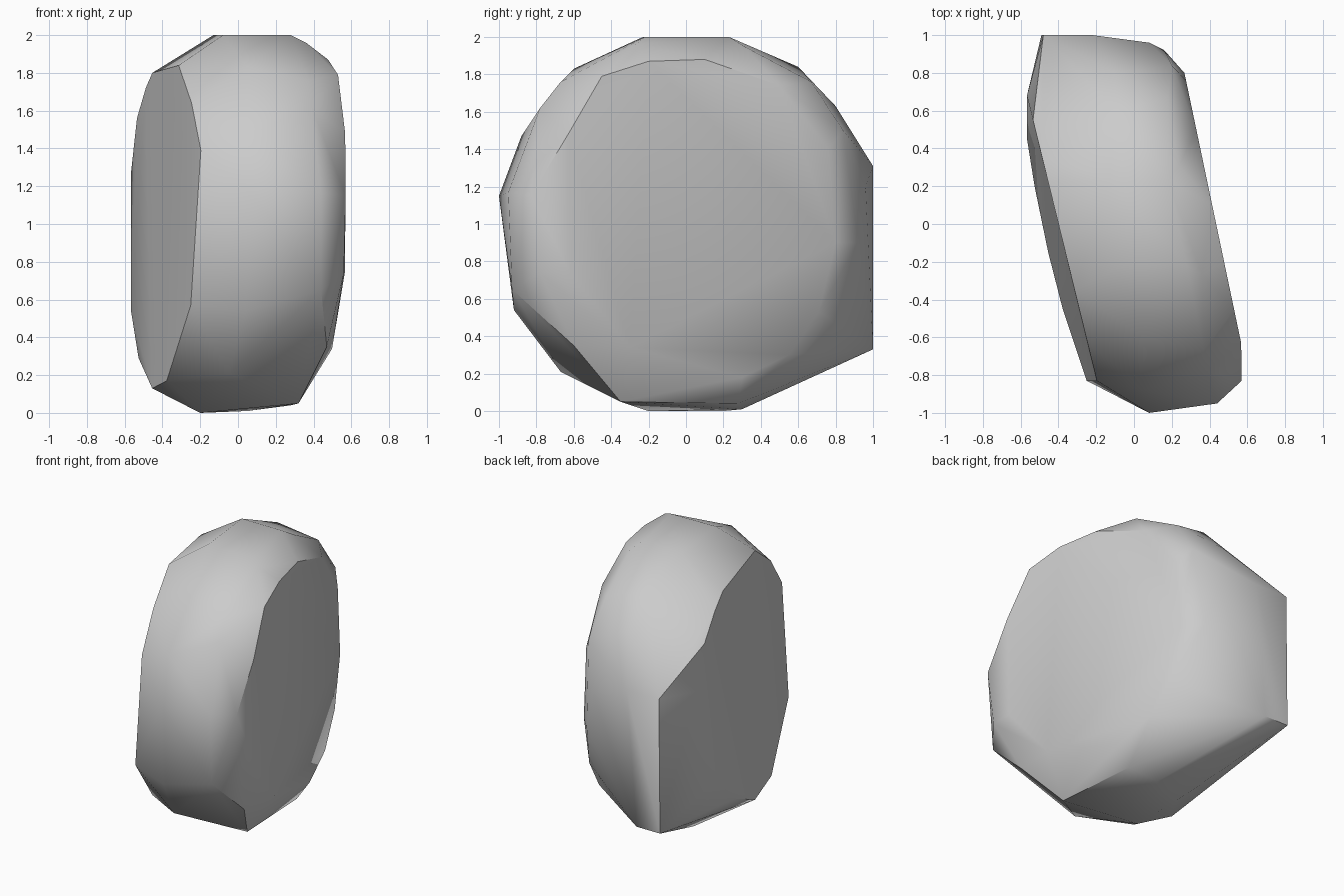
import bpy
import bmesh
import math
from mathutils import Vector

# Remove the default cube only
default_cube = bpy.data.objects.get("Cube")
if default_cube:
    bpy.data.objects.remove(default_cube, do_unlink=True)


def make_material(name, colour):
    material = bpy.data.materials.new(name)
    material.use_nodes = True
    material.diffuse_color = colour
    shader = material.node_tree.nodes["Principled BSDF"]
    shader.inputs["Base Color"].default_value = colour
    shader.inputs["Roughness"].default_value = 0.9
    return material


def on_cap(outline, offset, slope, lean=0):
    """Place a (y, z) outline on a slanted side plane."""
    return [(offset + slope * y + lean * (z - 1.2), y, z) for y, z in outline]


def hull_object(name, points, material):
    """Wrap points in a convex skin and shade it with sharp corners."""
    bm = bmesh.new()
    for point in points:
        bm.verts.new(Vector(point))
    result = bmesh.ops.convex_hull(bm, input=bm.verts)
    loose = set(result["geom_interior"]) | set(result["geom_unused"])
    bmesh.ops.delete(bm, geom=[v for v in loose if isinstance(v, bmesh.types.BMVert)],
                     context="VERTS")
    bmesh.ops.dissolve_limit(bm, angle_limit=math.radians(2),
                             verts=bm.verts, edges=bm.edges)
    bmesh.ops.recalc_face_normals(bm, faces=bm.faces)
    mesh = bpy.data.meshes.new(name)
    bm.to_mesh(mesh)
    bm.free()
    mesh.materials.append(material)
    rock = bpy.data.objects.new(name, mesh)
    bpy.context.collection.objects.link(rock)
    bpy.ops.object.select_all(action="DESELECT")
    rock.select_set(True)
    bpy.context.view_layer.objects.active = rock
    bpy.ops.object.shade_smooth_by_angle(angle=math.radians(38))
    return rock


# Broken face on the -x side, its lower half leaning outward
right_upper = [(-.35, 1.84), (-.63, 1.64), (-.83, 1.39), (.68, 1.27),
               (.55, 1.56), (.36, 1.72), (.22, 1.8)]
right_lower = [(-.83, .57), (-.45, .17), (-.15, .13), (.2, .29), (.45, .54)]
right_cap = on_cap(right_upper, -.4, -.245) + on_cap(right_lower, -.4, -.245, .085)

# Flat broken face on the +x side
left_outline = [(-.45, 1.79), (-.63, 1.48), (-.62, .74), (-.3, .34), (.3, .18),
                (.55, .3), (.71, .53), (.8, .9), (.76, 1.4), (.5, 1.74),
                (.1, 1.88), (-.2, 1.87)]
left_cap = on_cap(left_outline, .435, -.21)

# Bevel between the +x face and the belt
bevel_points = [(.57, -.83, 1.15), (.56, -.78, .74), (.47, -.6, .35),
                (.36, -.27, 1.96), (.24, .31, 1.95), (.18, .67, 1.76),
                (.2, .84, 1.5), (.16, .92, .9)]

# Rounded belt between the two faces: front, top, underside
front_points = [(.37, -.67, 1.76), (.39, -.78, 1.62), (.44, -.95, 1.17), (.44, -.93, .65),
                (.08, -1, 1.15), (.04, -.92, .54), (-.05, -.67, .21),
                (.05, -.6, 1.83), (.05, -.88, 1.47)]
top_points = [(-.08, -.23, 2), (-.13, .23, 2), (.28, -.22, 2), (.18, .23, 2),
              (-.1, .6, 1.84), (-.1, .8, 1.63)]
underside_points = [(.32, -.35, .05), (.28, .28, .04), (-.2, -.2, 0), (-.2, .2, 0),
                    (.05, .3, .01)]

# Back wedge that ends in a narrow upright edge
wedge_points = [(.08, .96, 1.2), (-.22, 1, 1.31), (-.3, 1, .33),
                (-.49, 1, .33), (-.48, 1, 1.31)]

stone = make_material("grey stone", (.6, .6, .6, 1))
hull_object("rock", right_cap + left_cap + bevel_points + front_points + top_points
            + underside_points + wedge_points, stone)
